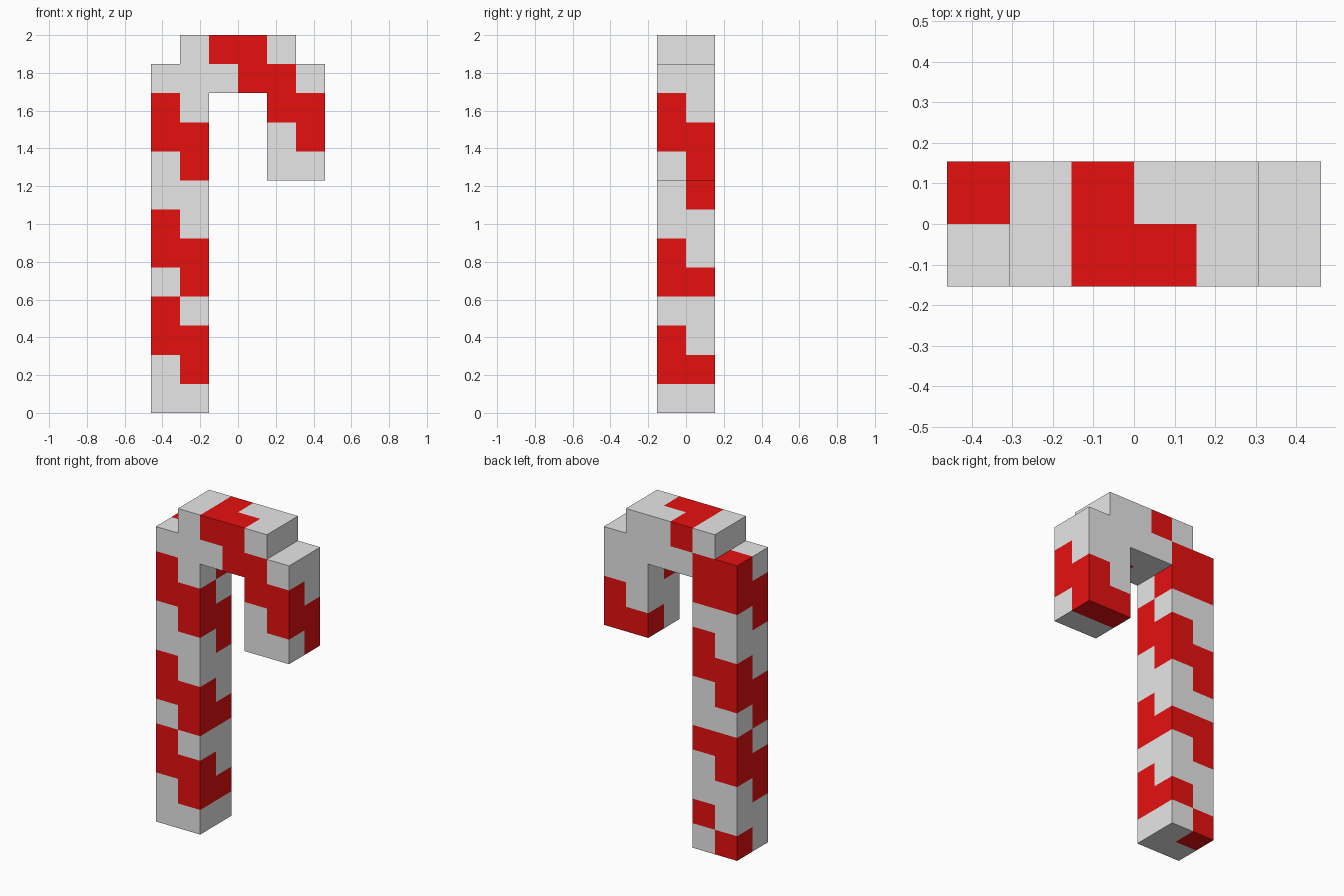
import bpy, bmesh
from mathutils import Vector

if "Cube" in bpy.data.objects:
    bpy.data.objects.remove(bpy.data.objects["Cube"])

U = 2 / 13  # cube size: the cane is 13 cubes tall


def material(name, rgb):
    m = bpy.data.materials.new(name)
    m.diffuse_color = (*rgb, 1)
    m.use_nodes = True
    m.node_tree.nodes["Principled BSDF"].inputs["Base Color"].default_value = m.diffuse_color
    return m


white = material("white", (0.8, 0.8, 0.8))
red = material("red", (0.8, 0.005, 0.005))

# Rows filled in each column (left to right): shaft, arch, hook
FILLED = [range(0, 12), range(0, 13), range(11, 13),
          range(11, 13), range(8, 13), range(8, 12)]

# Rows striped red in each column, for the front and back layers
STRIPES = [
    [{2, 3, 5, 6, 9, 10}, {1, 2, 4, 5, 8, 9}, {12}, {11, 12}, {10, 11}, {9, 10}],
    [{0, 3, 4, 6, 7, 10, 11}, {1, 4, 7, 8, 10, 11}, {12}, set(), {8}, {8, 9}],
]

cells = {(i, j, k) for i, rows in enumerate(FILLED) for j in (0, 1) for k in rows}

# Outer skin: one square for each cube side without a neighbour
bm = bmesh.new()
for i, j, k in sorted(cells):
    centre = Vector((i - 2.5, j - 0.5, k + 0.5))
    for axis in range(3):
        for sign in (-1, 1):
            n = Vector((0, 0, 0))
            n[axis] = sign
            if (i + int(n.x), j + int(n.y), k + int(n.z)) in cells:
                continue
            a = Vector((0, 0, 0))
            a[(axis + 1) % 3] = 0.5
            b = n.cross(a)
            mid = centre + n * 0.5
            corners = (mid - a - b, mid + a - b, mid + a + b, mid - a + b)
            face = bm.faces.new([bm.verts.new(c * U) for c in corners])
            face.material_index = int(k in STRIPES[j][i])
bmesh.ops.remove_doubles(bm, verts=bm.verts[:], dist=0.001)
bmesh.ops.recalc_face_normals(bm, faces=bm.faces[:])

mesh = bpy.data.meshes.new("striped_cane")
mesh.materials.append(white)
mesh.materials.append(red)
bm.to_mesh(mesh)
bm.free()
cane = bpy.data.objects.new("striped_cane", mesh)
bpy.context.collection.objects.link(cane)
